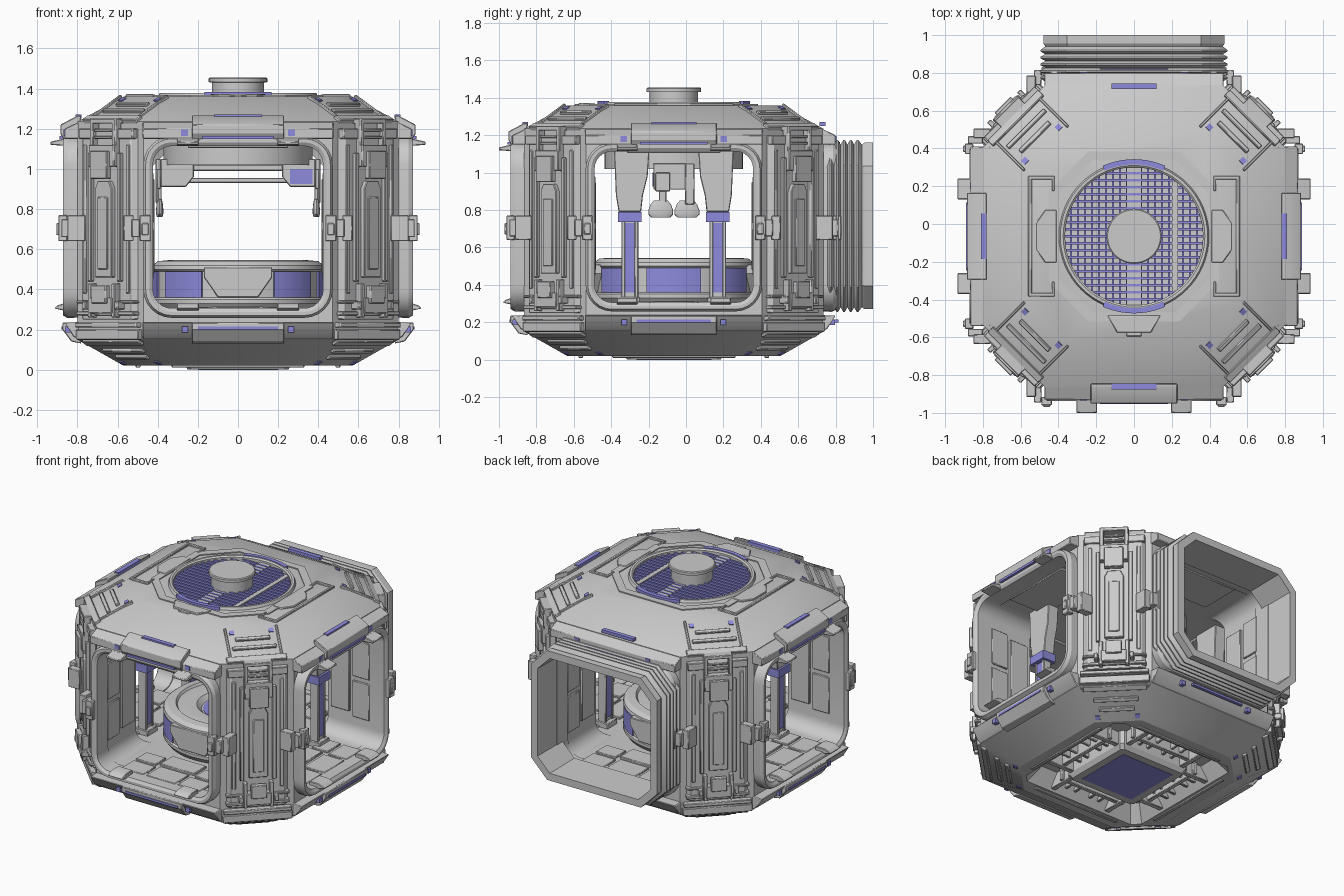
import bpy, bmesh
from math import sin, cos, pi, radians, atan2
from mathutils import Matrix, Vector

CY = -0.065                      # the hub axis lies slightly in front of the origin
purple = bpy.data.materials.new("violet_accent")
purple.diffuse_color = (0.27, 0.26, 0.72, 1)
I = Matrix.Identity(4)
def turn(deg): return Matrix.Rotation(radians(deg), 4, 'Z')
SIDES = [turn(90 * k) for k in range(4)]        # front, right, back, left
DOORS = [SIDES[0], SIDES[1], SIDES[3]]
CORNERS = [turn(45 + 90 * k) for k in range(4)]
LR = [SIDES[1], SIDES[3]]
def slope(d, z, ang): return Matrix.Translation((0, -d, z)) @ Matrix.Rotation(ang, 4, 'X')

# shapes are (list of rings, closed?); d is the distance outward (-y) of a side
def box(x0, x1, d0, d1, z0, z1):
    return ([[(x, -d0, z0), (x, -d1, z0), (x, -d1, z1), (x, -d0, z1)] for x in (x0, x1)], False)
def prism(pts, x0, x1):          # (d, z) profile along x
    return ([[(x, -d, z) for d, z in pts] for x in (x0, x1)], False)
def vprism(pts, z0, z1):         # (x, d) profile along z
    return ([[(x, -d, z) for x, d in pts] for z in (z0, z1)], False)
def fprism(pts, d0, d1):         # (x, z) profile along d
    return ([[(x, -d, z) for x, z in pts] for d in (d0, d1)], False)
def lathe(prof, n=48, closed=False, c=(0, 0)):
    return ([[(c[0] + r * cos(2 * pi * i / n), c[1] + r * sin(2 * pi * i / n), z) for i in range(n)]
             for r, z in prof], closed)
def arc(r0, r1, z0, z1, a0, a1, n=10):
    out = []
    for i in range(n + 1):
        a = radians(a0 + (a1 - a0) * i / n)
        out.append([(r * sin(a), -r * cos(a), z) for r, z in ((r0, z0), (r1, z0), (r1, z1), (r0, z1))])
    return (out, False)
def rrect(h, z0, z1, r, n=6):
    pts = []
    for cx, cz, s in ((h - r, z1 - r, 0), (r - h, z1 - r, 90), (r - h, z0 + r, 180), (h - r, z0 + r, 270)):
        for i in range(n + 1):
            a = radians(s + 90 * i / n)
            pts.append((cx + r * cos(a), cz + r * sin(a)))
    return pts
def octagon(a, b, z):
    return [(x, y, z) for x, y in ((b, -a), (a, -b), (a, b), (b, a), (-b, a), (-a, b), (-a, -b), (-b, -a))]
def mir(*shapes):                # add the copies mirrored in x
    return list(shapes) + [([[(-p[0], p[1], p[2]) for p in r] for r in rings], c) for rings, c in shapes]

def part(name, shapes, mats=(I,), mat=None, bevel=0.004):
    bm = bmesh.new()
    for M in mats:
        for rings, closed in shapes:
            vs = [[bm.verts.new(M @ Vector(p)) for p in r] for r in rings]
            pairs = list(zip(vs, vs[1:])) + ([(vs[-1], vs[0])] if closed else [])
            for a, b in pairs:
                for i in range(len(a)):
                    j = (i + 1) % len(a)
                    bm.faces.new((a[i], a[j], b[j], b[i]))
            if not closed:
                bm.faces.new(vs[0]); bm.faces.new(vs[-1])
    bmesh.ops.recalc_face_normals(bm, faces=bm.faces)
    me = bpy.data.meshes.new(name)
    bm.to_mesh(me); bm.free()
    ob = bpy.data.objects.new(name, me)
    bpy.context.collection.objects.link(ob)
    if mat: me.materials.append(mat)
    if bevel:
        m = ob.modifiers.new("bevel", 'BEVEL')
        m.width, m.segments, m.limit_method, m.angle_limit = bevel, 1, 'ANGLE', radians(40)
    return ob

# octagonal hull with crossing passages, fan well and underside recess cut out
hull = part("hull", [([octagon(.57, .36, .02), octagon(.80, .47, .15), octagon(.80, .47, 1.235),
                       octagon(.57, .36, 1.36)], False)], bevel=0)
tun = [fprism(rrect(.43, .30, 1.12, .10), -1.2, 1.2)]
cutters = [part("cut_passage_y", tun, bevel=0), part("cut_passage_x", tun, [SIDES[1]], bevel=0),
           part("cut_fan", [lathe([(.37, 1.31), (.37, 1.5)])], bevel=0),
           part("cut_base", [([octagon(.47, .42, -.1), octagon(.47, .42, .02), octagon(.40, .36, .12)], False)], bevel=0)]
for c in cutters:
    c.hide_render = True
    m = hull.modifiers.new("cut", 'BOOLEAN')
    m.object, m.operation, m.solver = c, 'DIFFERENCE', 'EXACT'
hull.data = bpy.data.meshes.new_from_object(hull.evaluated_get(bpy.context.evaluated_depsgraph_get()))
hull.modifiers.clear()
for c in cutters: bpy.data.objects.remove(c)

# door frames, lips, clips and hooks
def dring(d, e, n=6): return [(x, -d, z) for x, z in rrect(.43 + e, .30 - e, 1.12 + e, .10 + e, n)]
part("door_frames", [([dring(d, e) for d, e in ((.74, .04), (.85, .042), (.872, .03), (.872, .012), (.86, -.006),
                                                (.74, -.006))], True)], SIDES, bevel=0)
part("door_lips", [prism([(.76, 1.25), (.865, 1.20), (.865, 1.15), (.76, 1.15)], -.475, .475),
                   prism([(.76, .13), (.82, .165), (.865, .235), (.76, .24)], -.475, .475)], SIDES)
part("door_awnings", [prism([(.78, 1.265), (.80, 1.265), (.885, 1.22), (.885, 1.175), (.86, 1.135), (.80, 1.135)], -.23, .23),
                      prism([(.78, .13), (.83, .14), (.875, .20), (.875, .235), (.80, .235)], -.23, .23)], DOORS)
part("awning_lights", [box(-.18, .18, .86, .889, 1.15, 1.165), box(-.12, .12, .78, .81, 1.25, 1.27),
                       box(-.2, .2, .86, .88, .20, .215)]
     + mir(box(.25, .285, .85, .869, 1.165, 1.195), box(.25, .28, .83, .862, .185, .215)), SIDES, purple, 0)
part("door_clips", mir(box(.435, .49, .85, .895, .64, .77), box(.49, .53, .80, .88, .66, .75),
                       box(.52, .57, .76, .85, .64, .77), box(.445, .48, .89, .905, .67, .73)), SIDES)
part("door_hooks", mir(prism([(.80, 1.16), (.87, 1.15), (.935, 1.135), (.935, 1.12), (.87, 1.115), (.80, 1.12)], .195, .305),
                       prism([(.80, .29), (.87, .295), (.915, .305), (.90, .32), (.87, .33), (.80, .33)], .195, .305)), DOORS)

# bellows gangway at the back
def bring(d, e): return [(x, -d, z) for x, z in rrect(.44 + e, .31 - e, 1.12 + e, .10 + e * .6, 1)]
prof = [(.78, .03)]
for i in range(5): prof += [(.82 + .036 * i, .03), (.834 + .036 * i, .055), (.842 + .036 * i, .055)]
prof += [(1.005, .03), (1.02, .04), (1.065, .04), (1.065, -.01), (.80, -.015)]
part("bellows_gangway", [([bring(d, e) for d, e in prof], True)], [SIDES[2]], bevel=0)

# corner columns with latches
part("corner_plates", [vprism([(-.21, .88), (-.17, .925), (.17, .925), (.21, .88)], .25, 1.2),
                       box(-.22, .22, .88, .925, .15, .2), box(-.215, .215, .88, .935, .21, .235),
                       box(-.20, .20, .88, .94, .27, .29), box(-.20, .20, .88, .94, .33, .345),
                       box(-.19, .19, .88, .935, 1.15, 1.2)], CORNERS)
part("corner_rails", mir(box(.09, .115, .91, .945, .44, 1.08), box(.14, .165, .91, .932, .38, 1.12))
     + [fprism([(-.06, .46), (.06, .46), (.06, .90), (.04, .94), (-.04, .94), (-.06, .90)], .91, .95),
        box(-.035, .035, .94, .957, .50, .86)], CORNERS)
part("corner_latches", mir(box(.065, .09, .91, .955, 1.1, 1.25), box(.07, .095, .91, .965, .26, .43),
                           box(.10, .125, .91, .975, .30, .34))
     + [box(-.09, .09, .91, .965, 1.01, 1.12), box(-.06, .06, .95, .985, .95, 1.09), box(-.09, .09, .89, .955, 1.225, 1.25),
        box(-.06, .06, .92, .955, 1.15, 1.165), box(-.06, .06, .92, .955, 1.185, 1.2),
        box(-.08, .08, .91, .97, .28, .36), box(-.05, .05, .95, .985, .33, .42)], CORNERS)
ct, cb = atan2(.125, .24), atan2(.13, .24)
up = [M @ slope(.658, 1.36, ct) for M in CORNERS]
dn = [M @ slope(.658, .02, -cb) for M in CORNERS]
part("corner_slope_ribs", mir(prism([(.0, -.01), (.0, .012), (.27, .012), (.27, -.01)], .155, .17))
     + [box(-.11, .11, .08, .105, -.01, .014), box(-.14, .14, .15, .175, -.01, .014), box(-.19, .19, .23, .275, -.03, .016)], up)
part("corner_base_ribs", [box(-.11, .11, .08, .11, -.014, .01), box(-.14, .14, .15, .18, -.014, .01),
                          box(-.2, .2, .23, .27, -.014, .03)], dn)
part("corner_lights_top", mir(box(.11, .14, .02, .05, -.01, .006)), up, purple, 0)
part("corner_lights_base", mir(box(.11, .14, .02, .05, -.006, .01)), dn, purple, 0)

# roof: fan ring, grille, cap and surrounding trim
part("fan_ring", [lathe([(.365, 1.31), (.365, 1.37), (.375, 1.378), (.39, 1.378), (.40, 1.355)], 64, True)], bevel=0)
part("fan_ring_lights", [arc(.38, .408, 1.35, 1.382, a - 24, a + 24) for a in (0, 180)], mat=purple, bevel=0)
bars = []
for i in range(-9, 10):
    p = i * .037
    L = (.366 ** 2 - p * p) ** .5
    bars += [box(-L, L, p - .007, p + .007, 1.345, 1.36)]
    bars += [box(p - .006, p + .006, -L, L, 1.33, 1.345)]
part("fan_grille", bars, mat=purple, bevel=0)
part("fan_spokes", [box(-.04, .04, -.365, .365, 1.32, 1.357), box(.20, .23, -.29, .29, 1.335, 1.363)], bevel=0)
part("fan_cap", [lathe([(.13, 1.31), (.13, 1.43), (.146, 1.432), (.146, 1.45), (.14, 1.455)])], bevel=0)
part("roof_brackets", mir(box(.54, .56, -.32, .32, 1.35, 1.372), box(.42, .56, .30, .32, 1.35, 1.372),
                          box(.42, .56, -.32, -.30, 1.35, 1.372), box(.42, .435, .24, .32, 1.35, 1.372),
                          box(.42, .435, -.32, -.24, 1.35, 1.372),
                          vprism([(.41, -.14), (.47, -.14), (.52, -.07), (.52, .07), (.47, .14), (.41, .14)], 1.35, 1.37)))
part("roof_plate", [([octagon(.45, .24, z) for z in (1.355, 1.367)] + [octagon(.40, .22, 1.367), octagon(.40, .22, 1.355)], True)], bevel=0)
part("roof_tab", [vprism([(-.14, .42), (.14, .42), (.09, .51), (-.09, .51)], 1.35, 1.372), box(-.04, .04, .5, .53, 1.35, 1.368)])

# underside: central hatch, frame beams and ribs
part("base_hatch", [([octagon(.27, .25, .13), octagon(.27, .25, .03), octagon(.25, .23, 0)], False)], bevel=0)
part("base_panel", [box(-.2, .2, -.2, .2, -.002, .02)], mat=purple, bevel=0)
part("base_beams", mir(box(.2, .235, .25, .46, .03, .13), box(.05, .07, .26, .44, .06, .13), box(.12, .14, .26, .44, .06, .13))
     + [box(-.25, .25, .33, .36, .04, .13)], SIDES)
part("base_rim", [box(-.33, .33, .485, .51, .01, .04)], SIDES)

# interior floor tiles and wall panels of the passages
part("floor_tiles", mir(box(.15, .30, .5, .62, .29, .312), box(.13, .30, .64, .78, .29, .31))
     + [box(-.13, .13, .46, .60, .29, .315), box(-.11, .11, .62, .78, .29, .31)], SIDES)
part("wall_panels", mir(box(.415, .45, .46, .60, .48, .95), box(.42, .45, .62, .75, .45, .70),
                        box(.42, .45, .62, .75, .73, .98)), SIDES)
part("ceiling_panels", [box(-.25, .25, .46, .75, 1.105, 1.14)], SIDES)

# round table in the middle
part("table", [lathe([(.40, .29), (.43, .33), (.43, .35), (.42, .36), (.42, .49), (.43, .50), (.425, .52), (.40, .54),
                      (.35, .545), (.34, .53), (.30, .535), (.22, .53), (.19, .50)], 64)], bevel=0)
part("table_lights", [arc(.40, .428, .36, .49, s * a, s * b) for s in (1, -1) for a, b in ((25, 58), (70, 110), (122, 155))],
     mat=purple, bevel=0)
part("table_bowl", [lathe([(.18, .49), (.18, .503)])], mat=purple, bevel=0)
part("table_front_panels", [fprism([(-.10, .36), (.10, .36), (.17, .46), (.17, .51), (-.17, .51), (-.17, .46)], .38, .435)],
     [SIDES[0], SIDES[2]])

# four pillars carrying the ceiling arms
def at(d0, d1, *z): return box(.20, .27, d0, d1, *z)
part("pillars", mir(at(.47, .51, .29, .76), box(.19, .21, .46, .52, .3, .74), box(.26, .28, .46, .52, .3, .74),
                    box(.18, .29, .44, .54, .29, .335)), LR)
part("pillar_lights", mir(box(.207, .263, .465, .515, .36, .73), box(.172, .298, .44, .54, .735, .79)), LR, purple, 0)
part("pillar_arms", mir(fprism([(.175, .79), (.295, .79), (.31, .88), (.32, 1.13), (.13, 1.13), (.14, .98), (.165, .88)], .45, .53)), LR)

# ceiling ring, cross bars and hanging tool arms
part("ceiling_ring", [lathe([(.37, 1.02), (.37, 1.13), (.28, 1.13), (.28, 1.03)], 48, True)], bevel=0)
part("cross_bars", [box(-.3, .3, -.02, .02, .93, .955), box(-.3, .3, .05, .08, .99, 1.02), box(-.3, .3, -.08, -.05, .99, 1.02)])
part("tool_housings", mir(fprism([(.22, .96), (.26, .91), (.385, .91), (.385, 1.05), (.22, 1.05)], -.11, .11)))
part("housing_screen", [box(.26, .37, .10, .115, .925, 1.0)], mat=purple, bevel=0)
part("tool_arms", mir(box(.385, .41, -.11, -.06, .83, 1.05), box(.385, .405, .02, .10, .9, 1.0), box(.38, .40, .04, .08, .82, .92)))
part("tool_cups", [lathe([(.035, .85), (.05, .83), (.06, .80), (.06, .775), (.045, .76)], 16)],
     [Matrix.Translation((s * .39, y, 0)) @ Matrix.Diagonal((.3, 1.1, 1, 1)) for s in (1, -1) for y in (.07, -.07)], bevel=0)

# move everything onto the true axis and shade
for ob in bpy.context.scene.objects:
    ob.location.y += CY
    ob.select_set(True)
    bpy.context.view_layer.objects.active = ob
bpy.ops.object.shade_smooth_by_angle(angle=radians(28))
